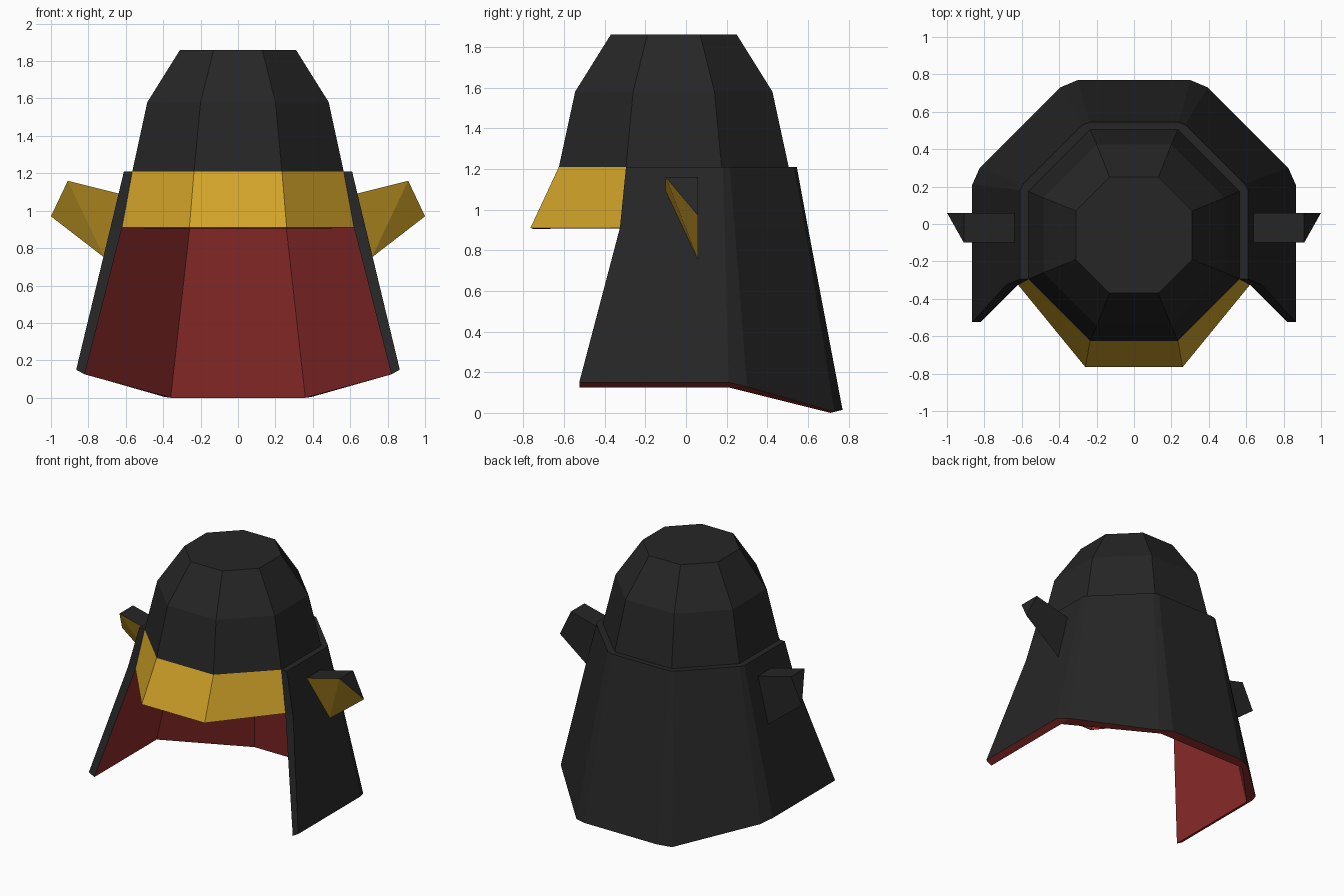
import bpy, bmesh

cube = bpy.data.objects.get("Cube")
if cube:
    bpy.data.objects.remove(cube, do_unlink=True)


def material(name, rgb):
    mat = bpy.data.materials.new(name)
    mat.use_nodes = True
    color = (*rgb, 1)
    mat.diffuse_color = color
    mat.node_tree.nodes["Principled BSDF"].inputs["Base Color"].default_value = color
    return mat


BLACK, GOLD, RED = range(3)
PALETTE = [material("lacquer black", (0.019, 0.019, 0.019)),
           material("gold", (0.64, 0.37, 0.022)),
           material("deep red", (0.27, 0.024, 0.024))]


def finish(bm, name):
    bmesh.ops.recalc_face_normals(bm, faces=bm.faces)
    mesh = bpy.data.meshes.new(name)
    bm.to_mesh(mesh)
    bm.free()
    for mat in PALETTE:
        mesh.materials.append(mat)
    obj = bpy.data.objects.new(name, mesh)
    bpy.context.collection.objects.link(obj)
    return obj


def add_face(bm, verts, colour):
    bm.faces.new(verts).material_index = colour


def mirrored(points):
    """Right-hand copy of a left-hand row, continued across the back."""
    return points + [(-x, y, z) for x, y, z in reversed(points)]


def loft(bm, rows, colour):
    for a, b in zip(rows, rows[1:]):
        for i in range(len(a) - 1):
            add_face(bm, (a[i], a[i + 1], b[i + 1], b[i]), colour)


# Dome: octagonal rings, with a flared gold visor on the three front sides
bm = bmesh.new()
CENTRE_Y = -0.06
rings = []
for half, flat, z in [(0.31, 0.13, 1.86), (0.485, 0.2, 1.58), (0.565, 0.235, 1.21)]:
    corners = [(flat, -half), (half, -flat), (half, flat), (flat, half)]
    corners += [(-x, y) for x, y in reversed(corners)]
    rings.append([bm.verts.new((x, CENTRE_Y + y, z)) for x, y in corners])
for ring in rings:
    ring.append(ring[0])
loft(bm, rings, BLACK)
add_face(bm, rings[0][:-1], BLACK)
brow = [rings[-1][i] for i in (1, 0, 7, 6)]
visor = [bm.verts.new(p) for p in mirrored([(0.62, -0.325, 0.91), (0.26, -0.765, 0.91)])]
loft(bm, [brow, visor], GOLD)
dome = finish(bm, "dome_and_visor")
lining = dome.modifiers.new("lining", "SOLIDIFY")
lining.thickness = 0.012
lining.offset = -1
lining.material_offset = RED
lining.material_offset_rim = RED

# Neck guard: thick flared skirt round the sides and back, corners chamfered outside
bm = bmesh.new()
inner_rows = [
    [(0.565, -0.295, 1.21), (0.565, 0.175, 1.21), (0.235, 0.505, 1.21)],
    [(0.62, -0.325, 0.91), (0.625, 0.185, 0.91), (0.258, 0.56, 0.91)],
    [(0.82, -0.525, 0.125), (0.82, 0.21, 0.125), (0.36, 0.71, 0.0)]]
outer_rows = [
    [(0.61, -0.295, 1.21), (0.61, 0.18, 1.21), (0.59, 0.215, 1.21),
     (0.275, 0.53, 1.21), (0.235, 0.545, 1.21)],
    [(0.682, -0.325, 0.91), (0.682, 0.19, 0.91), (0.658, 0.24, 0.91),
     (0.305, 0.585, 0.91), (0.255, 0.6, 0.91)],
    [(0.865, -0.525, 0.15), (0.865, 0.21, 0.15), (0.825, 0.3, 0.128),
     (0.395, 0.73, 0.005), (0.3, 0.77, 0.015)]]
inner = [[bm.verts.new(p) for p in mirrored(r)] for r in inner_rows]
outer = [[bm.verts.new(p) for p in mirrored(r)] for r in outer_rows]
loft(bm, inner, RED)
loft(bm, outer, BLACK)
for row, colour in ((0, BLACK), (-1, RED)):
    a, b = inner[row], outer[row]
    for i in range(5):
        add_face(bm, (a[i], a[i + 1], b[2 * i + 1], b[2 * i]), colour)
        if i:
            add_face(bm, (a[i], b[2 * i], b[2 * i - 1]), colour)
for end in (0, -1):
    loft(bm, [[r[end] for r in inner], [r[end] for r in outer]], BLACK)
finish(bm, "neck_guard")

# Side wings: wedges with a gold slanted front
for side, name in ((1, "left_wing"), (-1, "right_wing")):
    bm = bmesh.new()

    def point(x, y, z):
        return bm.verts.new((side * x, y, z))

    front_in, front_out = point(0.63, -0.1, 1.09), point(0.91, -0.1, 1.16)
    back_in, back_out = point(0.63, 0.06, 1.09), point(0.91, 0.06, 1.16)
    low_in, low_out = point(0.715, 0.06, 0.75), point(1.0, 0.06, 0.97)
    add_face(bm, (front_in, front_out, low_in), GOLD)
    add_face(bm, (front_out, low_out, low_in), GOLD)
    add_face(bm, (front_in, front_out, back_out, back_in), BLACK)
    add_face(bm, (back_in, back_out, low_out, low_in), BLACK)
    add_face(bm, (front_out, back_out, low_out), BLACK)
    add_face(bm, (front_in, back_in, low_in), BLACK)
    finish(bm, name)
